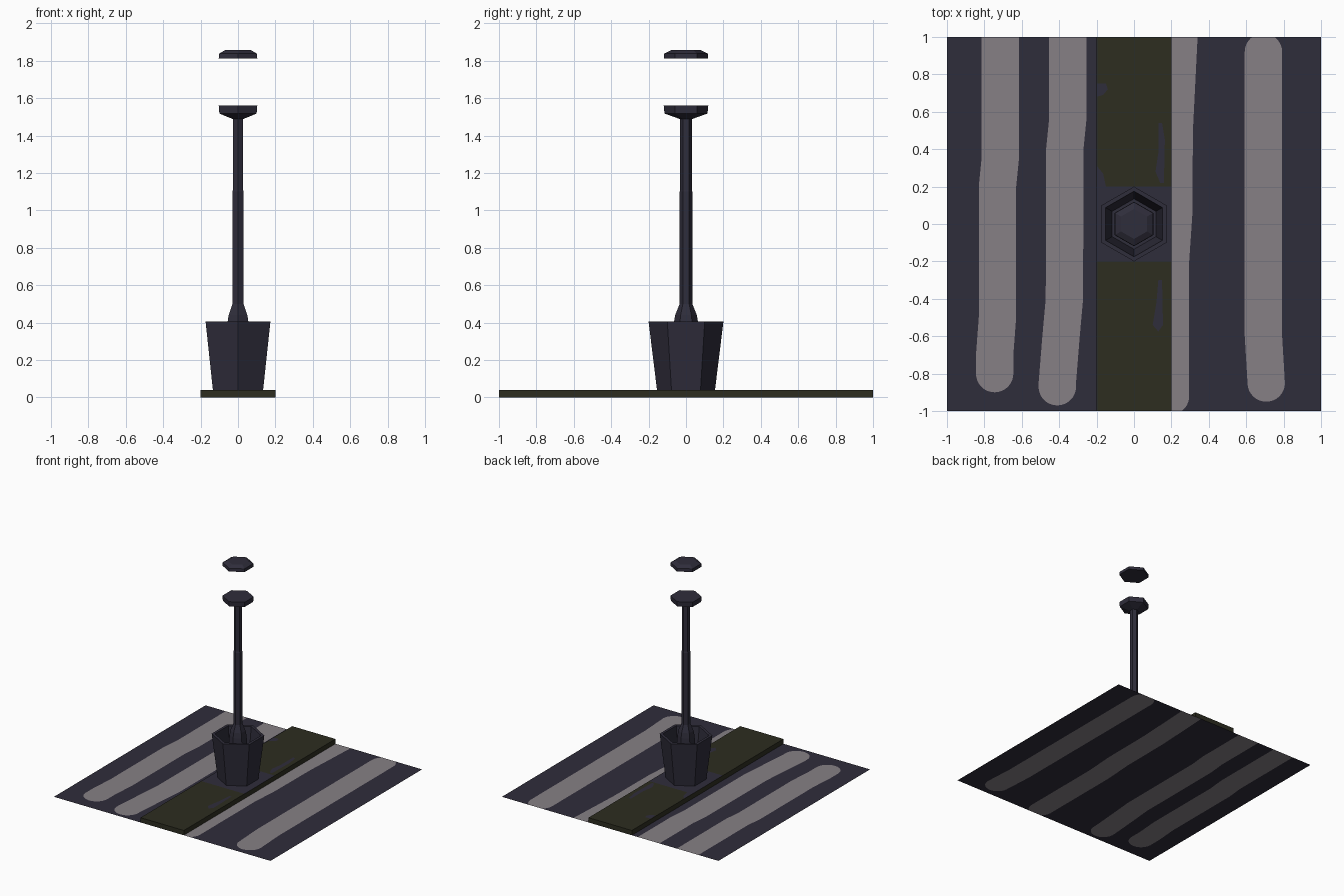
import bpy, bmesh, math

if "Cube" in bpy.data.objects:
    bpy.data.objects.remove(bpy.data.objects["Cube"])


def material(name, rgb):
    m = bpy.data.materials.new(name)
    m.diffuse_color = (*rgb, 1)
    m.use_nodes = True
    m.node_tree.nodes["Principled BSDF"].inputs["Base Color"].default_value = m.diffuse_color
    return m


NAVY = material("dark_navy_metal", (0.028, 0.026, 0.043))
GREY = material("pale_grey_stripe", (0.24, 0.217, 0.235))
OLIVE = material("dark_olive_paint", (0.026, 0.026, 0.0144))


def finish(name, bm, mats, fix=True):
    if fix:
        bmesh.ops.recalc_face_normals(bm, faces=bm.faces)
    me = bpy.data.meshes.new(name)
    bm.to_mesh(me)
    bm.free()
    for m in mats:
        me.materials.append(m)
    ob = bpy.data.objects.new(name, me)
    bpy.context.collection.objects.link(ob)
    return ob


def hex_lathe(name, profile, cap_start=True, cap_end=True):
    """Six-sided turned part, corners on the y axis; profile is (radius, z)."""
    bm = bmesh.new()
    rings = [[bm.verts.new((r * math.sin(k * math.pi / 3), r * math.cos(k * math.pi / 3), z))
              for k in range(6)] for r, z in profile]
    for a, b in zip(rings, rings[1:]):
        for k in range(6):
            bm.faces.new((a[k], a[(k + 1) % 6], b[(k + 1) % 6], b[k]))
    if cap_start:
        bm.faces.new(rings[0])
    if cap_end:
        bm.faces.new(rings[-1])
    return finish(name, bm, [NAVY])


def interp(points, y):
    """Piecewise linear lookup, points are (y, value) with y rising."""
    if y <= points[0][0]:
        return points[0][1]
    for (y0, v0), (y1, v1) in zip(points, points[1:]):
        if y <= y1:
            return v0 + (v1 - v0) * (y - y0) / (y1 - y0)
    return points[-1][1]


# Ground sheet with round-ended wavy stripes: (start y, end y, centre line)
STRIPES = [
    (-0.90, 2.0, [(-0.7, -0.745), (-0.5, -0.73), (0.2, -0.73), (0.35, -0.715)]),
    (-0.97, 2.0, [(-0.85, -0.41), (-0.6, -0.39), (-0.4, -0.372), (0.4, -0.37),
                  (0.55, -0.355)]),
    (-1.02, 2.0, [(-0.2, 0.195), (0.05, 0.212), (0.5, 0.215), (0.8, 0.23), (1.0, 0.24)]),
    (-0.95, 1.02, [(-0.85, 0.707), (-0.6, 0.692)]),
]


def half_width(y, y0, y1):
    d = min(y - y0, y1 - y)
    if d <= 0:
        return 0.0
    d = min(d, 0.1)
    return 0.1 * math.sqrt(1 - (1 - d / 0.1) ** 2)


ys = {-1.0, 1.0}
for y0, y1, line in STRIPES:
    ys.update(y for y, _ in line)
    for i in range(9):
        t = 0.1 * (1 - math.cos(i / 8 * math.pi / 2))
        ys.update((round(y0 + t, 4), round(y1 - t, 4)))
ys = sorted(y for y in ys if -1 <= y <= 1)

bm = bmesh.new()
rows = []
for y in ys:
    xs = [-1.0]
    for y0, y1, line in STRIPES:
        c, h = interp(line, y), half_width(y, y0, y1)
        xs += [c - h, c + h]
    rows.append([bm.verts.new((x, y, 0)) for x in xs + [1.0]])
for a, b in zip(rows, rows[1:]):
    for i in range(len(a) - 1):
        f = bm.faces.new((a[i], a[i + 1], b[i + 1], b[i]))
        f.material_index = i % 2
bmesh.ops.remove_doubles(bm, verts=bm.verts, dist=0.00005)
finish("striped_ground", bm, [NAVY, GREY], fix=False)

# Raised kerb strip, bare in the middle under the planter
bm = bmesh.new()
sections = [[bm.verts.new((x, y, z)) for x, z in
             ((-0.2, 0), (-0.2, 0.04), (0.2, 0.04), (0.2, 0))] for y in (-1, -0.2, 0.2, 1)]
for n, (a, b) in enumerate(zip(sections, sections[1:])):
    for i in range(3):
        f = bm.faces.new((a[i], b[i], b[i + 1], a[i + 1]))
        f.material_index = 1 if (n == 1 and i == 1) else 0
bm.faces.new(sections[0])
bm.faces.new(sections[-1][::-1])
finish("kerb_strip", bm, [OLIVE, NAVY], fix=False)

# Worn paint patches on the kerb
PATCHES = [
    [(0.13, 0.54), (0.15, 0.54), (0.165, 0.45), (0.16, 0.22), (0.14, 0.22), (0.115, 0.28), (0.13, 0.38)],
    [(0.13, -0.3), (0.15, -0.3), (0.155, -0.54), (0.13, -0.575), (0.1, -0.54), (0.12, -0.42)],
    [(-0.199, 0.75), (-0.15, 0.75), (-0.14, 0.72), (-0.165, 0.69), (-0.199, 0.68)],
    [(-0.199, 0.31), (-0.165, 0.27), (-0.15, 0.2), (-0.199, 0.2)],
]
bm = bmesh.new()
for patch in PATCHES:
    f = bm.faces.new([bm.verts.new((x, y, 0.042)) for x, y in patch])
    f.normal_update()
    if f.normal.z < 0:
        f.normal_flip()
finish("worn_patches", bm, [NAVY], fix=False)

# Hollow planter, post, lamp tray and lamp cap
hex_lathe("planter", [(0.155, 0.04), (0.2, 0.405), (0.175, 0.405), (0.135, 0.1)], cap_start=False)
hex_lathe("post", [(0.075, 0.1), (0.072, 0.3), (0.065, 0.4), (0.058, 0.44), (0.034, 0.5),
                   (0.034, 1.1), (0.031, 1.11), (0.031, 1.5)], cap_start=False, cap_end=False)
hex_lathe("lamp_tray", [(0.036, 1.49), (0.115, 1.518), (0.119, 1.56)])
hex_lathe("lamp_cap", [(0.119, 1.812), (0.117, 1.838), (0.08, 1.857)])
